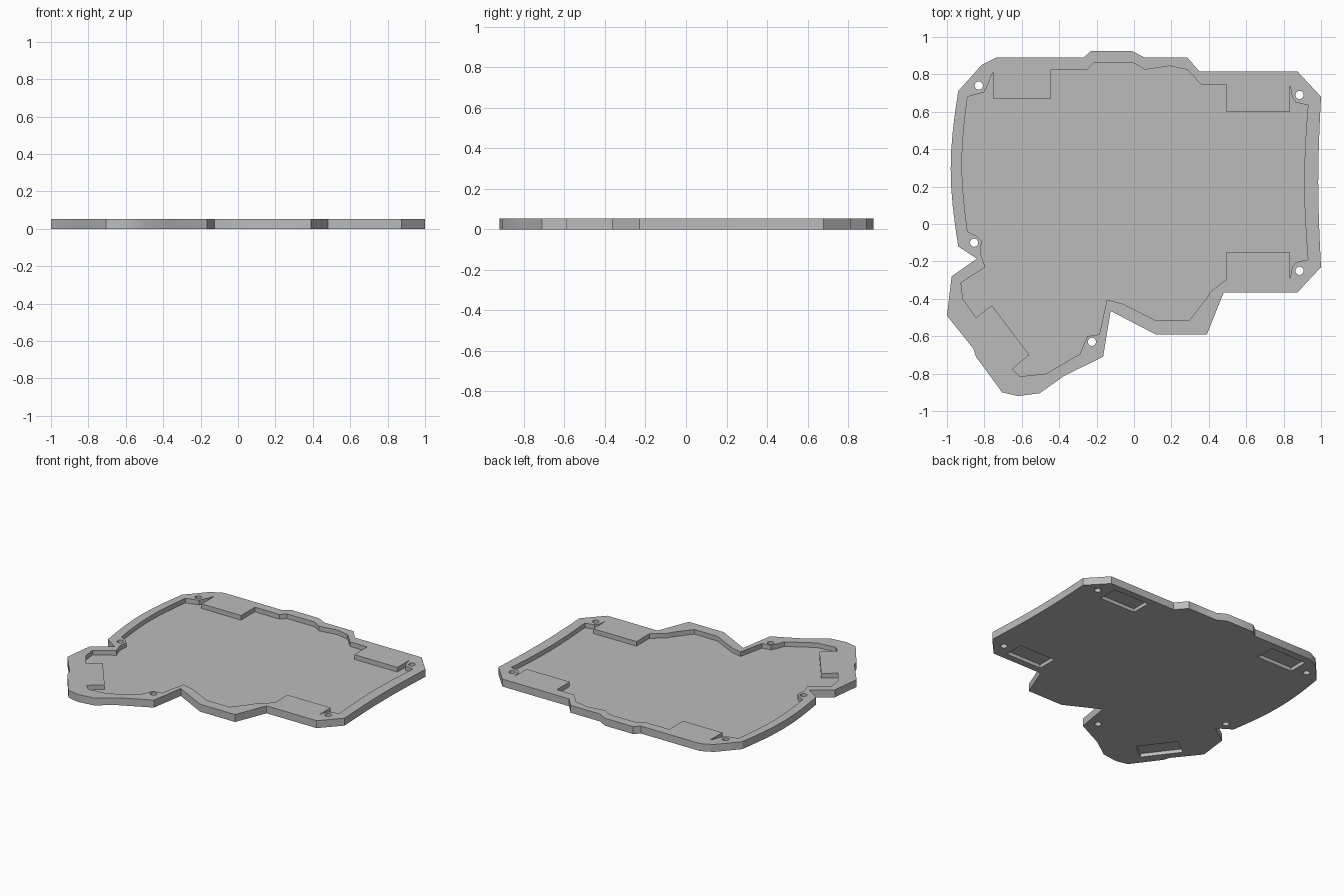
import bpy
import bmesh
import math
from mathutils import Matrix, Vector

default_cube = bpy.data.objects.get("Cube")
if default_cube:
    bpy.data.objects.remove(default_cube, do_unlink=True)

HEIGHT = 0.053
FLOOR = 0.02
POCKET_DEPTH = 0.025
HOLE_RADIUS = 0.022
OVERCUT = 0.05

# Single grey plastic
grey = bpy.data.materials.new("grey_plastic")
grey.use_nodes = True
grey.diffuse_color = (0.5, 0.5, 0.5, 1)
grey.node_tree.nodes["Principled BSDF"].inputs["Base Color"].default_value = grey.diffuse_color


def bowed_side(start, end, bulge, steps=8):
    """Points of a shallow bowed edge; bulge moves the middle along x."""
    start, end = Vector(start), Vector(end)
    points = []
    for step in range(steps + 1):
        t = step / steps
        point = start.lerp(end, t)
        point.x += bulge * math.sin(math.pi * t)
        points.append(tuple(point))
    return points


def extrude_profile(name, profile, bottom, top):
    """Prism object made from a flat outline."""
    bm = bmesh.new()
    base = bm.faces.new([bm.verts.new((x, y, bottom)) for x, y in profile])
    result = bmesh.ops.extrude_face_region(bm, geom=[base])
    new_verts = [item for item in result["geom"] if isinstance(item, bmesh.types.BMVert)]
    bmesh.ops.translate(bm, verts=new_verts, vec=(0, 0, top - bottom))
    bmesh.ops.recalc_face_normals(bm, faces=bm.faces)
    mesh = bpy.data.meshes.new(name)
    bm.to_mesh(mesh)
    bm.free()
    mesh.materials.append(grey)
    obj = bpy.data.objects.new(name, mesh)
    bpy.context.collection.objects.link(obj)
    return obj


def rectangle(center, width, depth, degrees=0):
    """Corners of a rotated rectangle."""
    turn = Matrix.Rotation(math.radians(degrees), 2)
    corners = []
    for side_x, side_y in ((-1, -1), (1, -1), (1, 1), (-1, 1)):
        corner = turn @ Vector((side_x * width / 2, side_y * depth / 2))
        corners.append(tuple(corner + Vector(center)))
    return corners


def circle(center, radius, segments=24):
    """Points around a round hole."""
    points = []
    for index in range(segments):
        angle = math.tau * index / segments
        points.append((center[0] + radius * math.cos(angle),
                       center[1] + radius * math.sin(angle)))
    return points


def subtract(target, cutter):
    """Cut one solid from another and hide the cutter."""
    modifier = target.modifiers.new(cutter.name, "BOOLEAN")
    modifier.operation = "DIFFERENCE"
    modifier.solver = "EXACT"
    modifier.object = cutter
    bpy.context.view_layer.objects.active = target
    bpy.ops.object.modifier_apply(modifier=modifier.name)
    bpy.data.objects.remove(cutter, do_unlink=True)


# Outer edge of the case
outline = [
    *bowed_side((-0.94, -0.12), (-0.94, 0.71), -0.04),
    (-0.815, 0.85), (-0.735, 0.89), (-0.27, 0.89), (-0.23, 0.925),
    (-0.01, 0.925), (0.055, 0.89), (0.285, 0.89), (0.35, 0.815), (0.875, 0.815),
    *bowed_side((1, 0.68), (1, -0.23), -0.015),
    (0.875, -0.365), (0.48, -0.365), (0.39, -0.59), (0.115, -0.59),
    (-0.125, -0.465), (-0.165, -0.71), (-0.37, -0.81), (-0.505, -0.905),
    (-0.62, -0.92), (-0.705, -0.9), (-0.845, -0.71), (-0.86, -0.665),
    (-1, -0.49), (-0.975, -0.28), (-0.84, -0.185),
]

# Inner edge, stepping around the screw bosses and foot blocks
cavity_outline = [
    (-0.795, -0.23), (-0.82, -0.16), (-0.815, -0.09), (-0.84, -0.065),
    *bowed_side((-0.89, -0.04), (-0.89, 0.68), -0.03),
    (-0.8, 0.705), (-0.78, 0.75), (-0.755, 0.81),
    (-0.755, 0.67), (-0.445, 0.67), (-0.445, 0.825),
    (-0.25, 0.825), (-0.215, 0.86), (0, 0.86), (0.06, 0.825),
    (0.19, 0.845), (0.285, 0.825), (0.36, 0.745),
    (0.495, 0.745), (0.495, 0.6), (0.835, 0.6), (0.835, 0.74),
    (0.845, 0.68), (0.865, 0.65),
    *bowed_side((0.93, 0.635), (0.93, -0.19), -0.02),
    (0.865, -0.205), (0.845, -0.23), (0.835, -0.29),
    (0.835, -0.15), (0.495, -0.15), (0.495, -0.295),
    (0.405, -0.365), (0.39, -0.395), (0.295, -0.515), (0.115, -0.515),
    (-0.065, -0.425), (-0.145, -0.405), (-0.185, -0.59),
    (-0.25, -0.6), (-0.29, -0.695), (-0.375, -0.745), (-0.47, -0.8),
    (-0.61, -0.815), (-0.65, -0.775), (-0.56, -0.7), (-0.76, -0.435),
    (-0.845, -0.5), (-0.915, -0.4), (-0.925, -0.315),
]

case = extrude_profile("bottom_case", outline, 0, HEIGHT)
subtract(case, extrude_profile("cavity_cutter", cavity_outline, FLOOR, HEIGHT + OVERCUT))

# Screw holes right through the rim
for hole_center in ((-0.83, 0.74), (0.885, 0.69), (0.885, -0.25),
                    (-0.225, -0.63), (-0.855, -0.1)):
    profile = circle(hole_center, HOLE_RADIUS)
    subtract(case, extrude_profile("hole_cutter", profile, -OVERCUT, HEIGHT + OVERCUT))

# Rubber foot pockets in the underside, one beneath each block
for pocket_center, angle in (((-0.6, 0.765), 0), ((0.665, 0.695), 0),
                             ((0.665, -0.245), 0), ((-0.737, -0.625), -53)):
    profile = rectangle(pocket_center, 0.28, 0.14, angle)
    subtract(case, extrude_profile("foot_pocket_cutter", profile, -OVERCUT, POCKET_DEPTH))

# Smooth the curved sides while keeping corners crisp
bpy.ops.object.select_all(action="DESELECT")
case.select_set(True)
bpy.context.view_layer.objects.active = case
bpy.ops.object.shade_smooth_by_angle(angle=math.radians(30))
